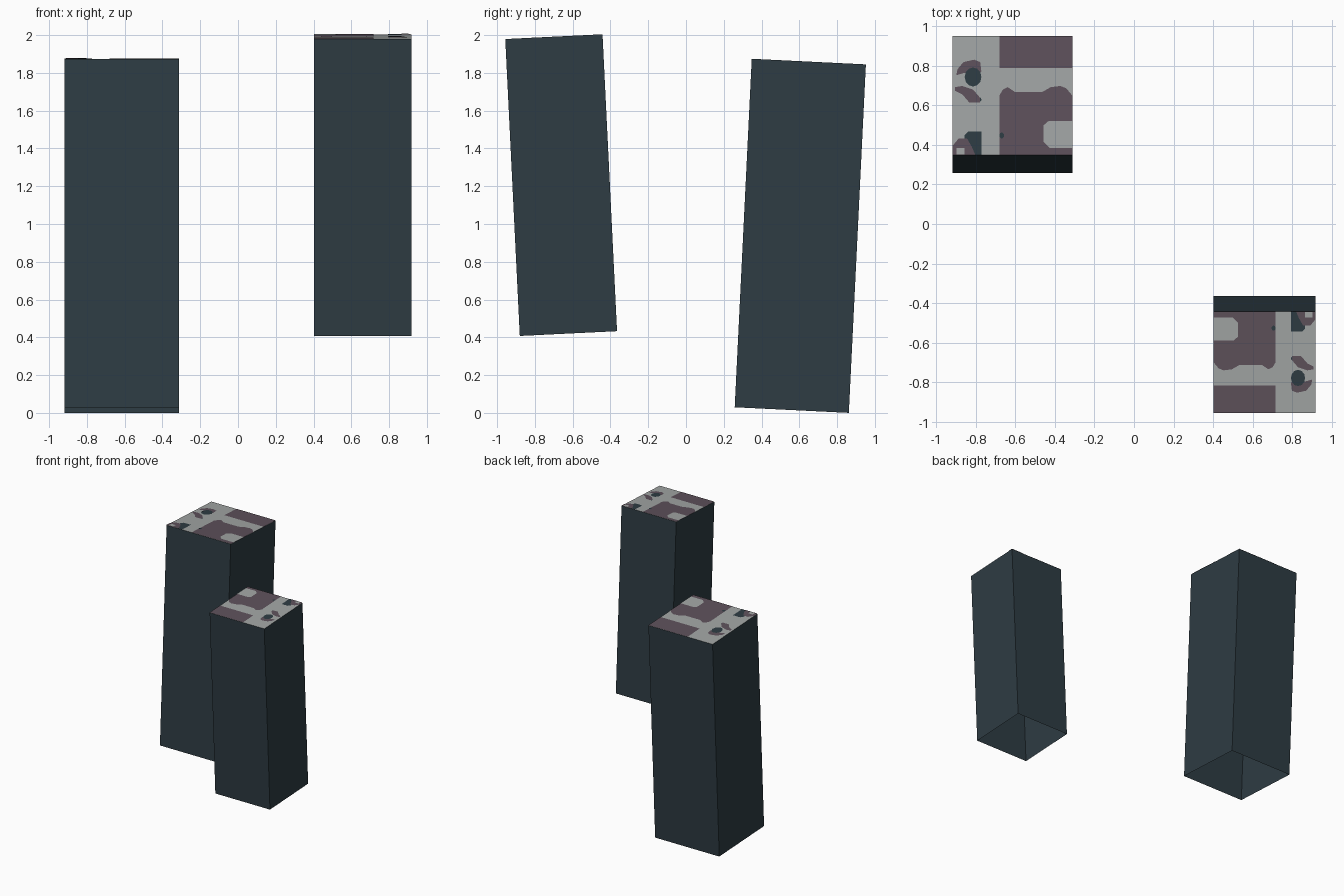
import bpy
import bmesh
import math
from mathutils import Matrix

if "Cube" in bpy.data.objects:
    bpy.data.objects.remove(bpy.data.objects["Cube"], do_unlink=True)

SIDE, HEIGHT, TILT = 0.605, 1.847, math.radians(-2.8)


def linear(c):
    c /= 255
    return c / 12.92 if c <= 0.04045 else ((c + 0.055) / 1.055) ** 2.4


def make_material(name, *rgb):
    colour = [linear(c) for c in rgb] + [1]
    mat = bpy.data.materials.new(name)
    mat.use_nodes = True
    mat.diffuse_color = colour
    mat.node_tree.nodes["Principled BSDF"].inputs["Base Color"].default_value = colour
    return mat


slate = make_material("dark slate", 46, 60, 67)
grey = make_material("pale grey", 162, 166, 165)
mauve = make_material("dusty mauve", 94, 81, 91)


def ellipse(u, v, ru, rv, n=12):
    return [(u + ru * math.cos(math.tau * i / n), v + rv * math.sin(math.tau * i / n))
            for i in range(n)]


def rect(u0, v0, u1, v1):
    return [(u0, v0), (u1, v0), (u1, v1), (u0, v1)]


# Tower shell: four walls and a roof, open underneath
def shell_mesh():
    bm = bmesh.new()
    bmesh.ops.create_cube(bm, size=1)
    bmesh.ops.transform(bm, verts=bm.verts, matrix=Matrix.Translation((0, 0, HEIGHT / 2))
                        @ Matrix.Diagonal((SIDE, SIDE, HEIGHT, 1)))
    bm.normal_update()
    floor = [f for f in bm.faces if f.normal.z < -0.9]
    bmesh.ops.delete(bm, geom=floor, context="FACES_ONLY")
    for f in bm.faces:
        f.material_index = 1 if f.normal.z > 0.9 else 0
    mesh = bpy.data.meshes.new("tower_shell")
    bm.to_mesh(mesh)
    bm.free()
    mesh.materials.append(slate)
    mesh.materials.append(grey)
    return mesh


# Flat roof marking made of outlines in roof fractions, stacked by layer
def marking_mesh(name, mat, layer, outlines):
    bm = bmesh.new()
    for pts in outlines:
        bm.faces.new([bm.verts.new(((u - 0.5) * SIDE, (v - 0.5) * SIDE,
                                    HEIGHT + 0.0015 * layer)) for u, v in pts])
    bmesh.ops.triangulate(bm, faces=bm.faces[:])
    mesh = bpy.data.meshes.new(name)
    bm.to_mesh(mesh)
    bm.free()
    mesh.materials.append(mat)
    return mesh


wavy_field = [(0.39, 0), (1, 0), (1, 0.5), (0.95, 0.56), (0.9, 0.58), (0.82, 0.57),
              (0.75, 0.53), (0.52, 0.53), (0.46, 0.57), (0.42, 0.55), (0.39, 0.5)]
rounded_patch = [(1, 0.06), (1, 0.285), (0.8, 0.285), (0.76, 0.25), (0.76, 0.11), (0.81, 0.06)]
upper_blot = [(0.03, 0.67), (0.1, 0.69), (0.16, 0.66), (0.24, 0.7), (0.23, 0.78),
              (0.18, 0.8), (0.09, 0.78), (0.04, 0.72)]
lower_blot = [(0.02, 0.54), (0.08, 0.51), (0.14, 0.44), (0.23, 0.44), (0.23, 0.48),
              (0.17, 0.55), (0.08, 0.58), (0.02, 0.57)]
corner_blot = [(0, 0), (0.19, 0), (0.16, 0.07), (0.12, 0.14), (0.05, 0.14), (0, 0.08)]
corner_dark = [(0.12, 0.03), (0.16, 0), (0.24, 0), (0.24, 0.2), (0.13, 0.2), (0.1, 0.17),
               (0.1, 0.12)]

parts = [
    shell_mesh(),
    marking_mesh("roof_band", mauve, 1, [rect(0.39, 0.73, 1, 1)]),
    marking_mesh("roof_field", mauve, 1, [wavy_field]),
    marking_mesh("roof_patch", grey, 2, [rounded_patch]),
    marking_mesh("roof_dark_spots", slate, 1,
                 [corner_dark, ellipse(0.22, 0.465, 0.02, 0.02)]),
    marking_mesh("roof_blots", mauve, 2, [upper_blot, lower_blot, corner_blot]),
    marking_mesh("roof_round_spots", slate, 3,
                 [ellipse(0.17, 0.655, 0.07, 0.08), ellipse(0.41, 0.165, 0.02, 0.025)]),
    marking_mesh("roof_corner_chip", grey, 3, [rect(0.03, 0.005, 0.1, 0.06)]),
]

# Two towers share the same design, turned back to back and leaning apart
for label, place, turn, size in (
        ("large", (-0.615, 0.56, 0.015), 0, 1),
        ("small", (0.66, -0.6225, 0.42), math.pi, 0.852)):
    matrix = (Matrix.Translation(place) @ Matrix.Rotation(turn, 4, "Z")
              @ Matrix.Rotation(TILT, 4, "X") @ Matrix.Scale(size, 4))
    for mesh in parts:
        obj = bpy.data.objects.new(f"{label}_{mesh.name}", mesh)
        bpy.context.collection.objects.link(obj)
        obj.matrix_world = matrix
